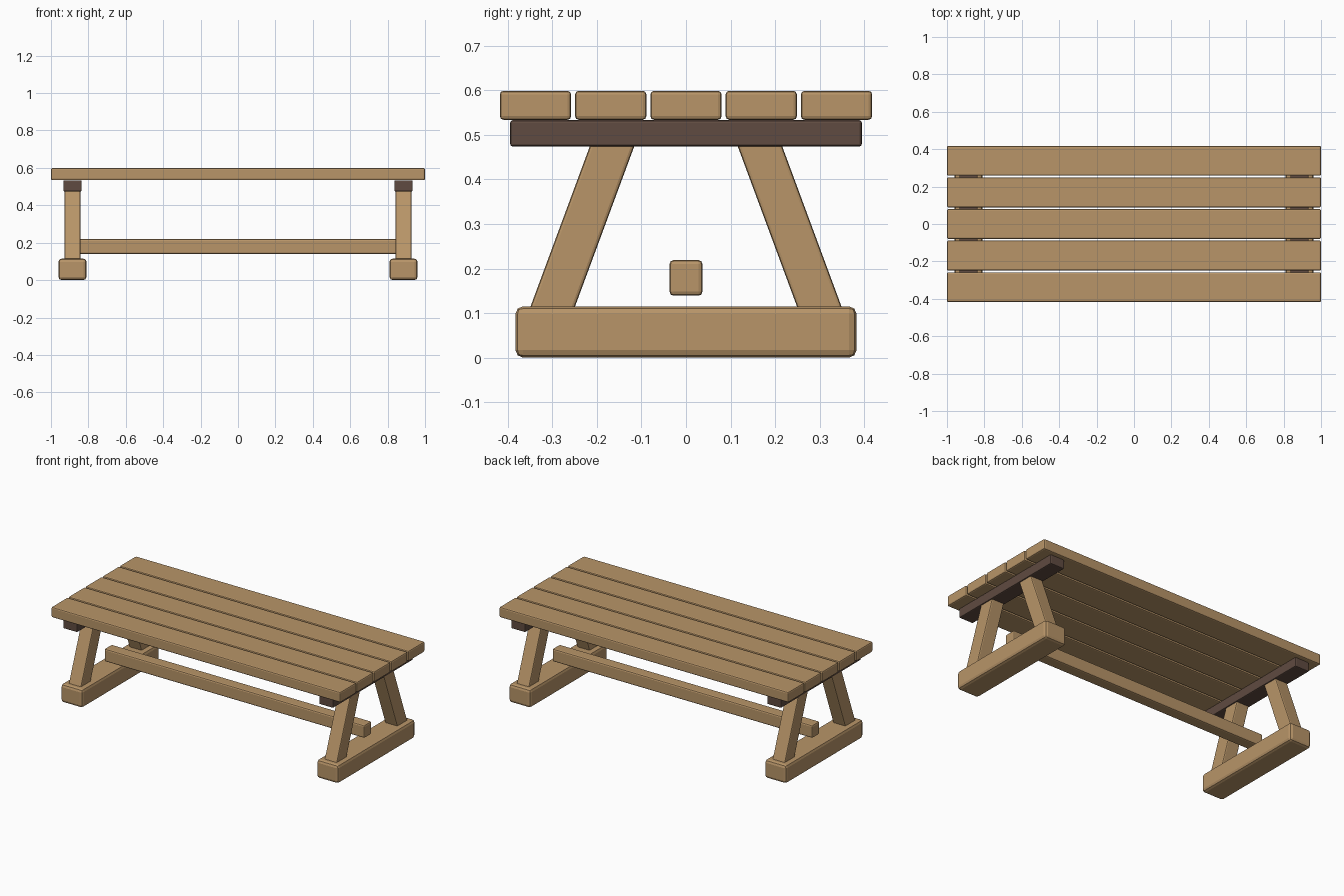
import bpy
import bmesh

cube = bpy.data.objects.get("Cube")
if cube:
    bpy.data.objects.remove(cube, do_unlink=True)


def material(name, colour):
    mat = bpy.data.materials.new(name)
    mat.use_nodes = True
    mat.diffuse_color = colour
    mat.node_tree.nodes["Principled BSDF"].inputs["Base Color"].default_value = colour
    return mat


tan_wood = material("tan wood", (0.48, 0.30, 0.14, 1))
dark_wood = material("dark wood", (0.115, 0.07, 0.052, 1))


def beam(name, size, centre, mat, bevel, lean=0.0):
    """Box with softened edges; lean shifts its top end along y."""
    bm = bmesh.new()
    bmesh.ops.create_cube(bm, size=1)
    for v in bm.verts:
        top = v.co.z > 0
        v.co.x *= size[0]
        v.co.y *= size[1]
        v.co.z *= size[2]
        v.co.y += lean / 2 if top else -lean / 2
    mesh = bpy.data.meshes.new(name)
    bm.to_mesh(mesh)
    bm.free()
    mesh.materials.append(mat)
    obj = bpy.data.objects.new(name, mesh)
    obj.location = centre
    bpy.context.collection.objects.link(obj)
    mod = obj.modifiers.new("soft edges", 'BEVEL')
    mod.width = bevel
    mod.segments = 2
    return obj


# Tabletop planks
for i in range(5):
    beam(f"tabletop_plank_{i + 1}", (2, 0.16, 0.065),
         (0, (i - 2) * 0.169, 0.5665), tan_wood, 0.008)

# Trestle at each end: foot, two leaning legs, dark cross beam
for side, sx in (("right", -1), ("left", 1)):
    x = sx * 0.885
    beam(f"{side}_foot", (0.15, 0.766, 0.115), (x, 0, 0.0575), tan_wood, 0.017)
    beam(f"{side}_cross_beam", (0.098, 0.79, 0.059), (x, 0, 0.5035), dark_wood, 0.006)
    for end, sy in (("front", -1), ("back", 1)):
        beam(f"{side}_{end}_leg", (0.086, 0.1, 0.40),
             (x, sy * 0.2325, 0.295), tan_wood, 0.007, lean=-sy * 0.148)

# Long stretcher between the trestles
beam("stretcher", (1.8, 0.074, 0.08), (0, 0, 0.179), tan_wood, 0.009)
